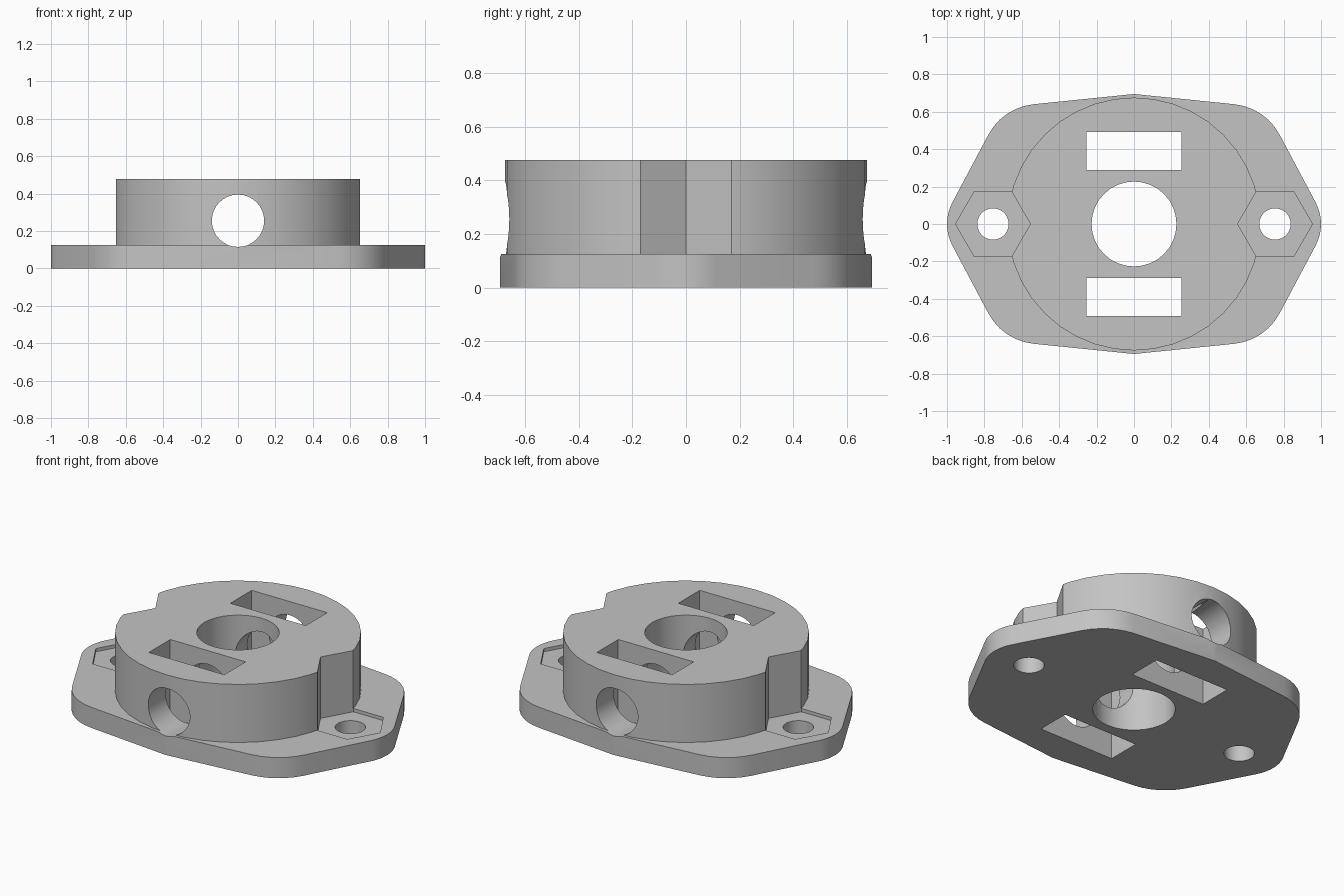
import bpy, bmesh
from math import sin, cos, pi, radians
from mathutils import Matrix

cube = bpy.data.objects.get("Cube")
if cube:
    bpy.data.objects.remove(cube, do_unlink=True)

grey = bpy.data.materials.new("plain grey")
grey.use_nodes = True
colour = (0.55, 0.55, 0.55, 1)
grey.diffuse_color = colour
grey.node_tree.nodes["Principled BSDF"].inputs["Base Color"].default_value = colour


def prism(name, outline, z0, z1, matrix=None):
    """Extrude a counter-clockwise outline from z0 to z1."""
    bm = bmesh.new()
    face = bm.faces.new([bm.verts.new((x, y, z0)) for x, y in outline])
    top = bmesh.ops.extrude_face_region(bm, geom=[face])["geom"]
    verts = [v for v in top if isinstance(v, bmesh.types.BMVert)]
    bmesh.ops.translate(bm, verts=verts, vec=(0, 0, z1 - z0))
    bmesh.ops.recalc_face_normals(bm, faces=bm.faces)
    if matrix:
        bm.transform(matrix)
    mesh = bpy.data.meshes.new(name)
    bm.to_mesh(mesh)
    bm.free()
    mesh.materials.append(grey)
    obj = bpy.data.objects.new(name, mesh)
    bpy.context.collection.objects.link(obj)
    return obj


def arc(cx, cy, r, start, end, steps):
    angles = [radians(start + (end - start) * i / steps) for i in range(steps + 1)]
    return [(cx + r * cos(a), cy + r * sin(a)) for a in angles]


def circle(cx, cy, r, sides):
    return arc(cx, cy, r, 0, 360, sides)[:-1]


def combine(target, tool, operation):
    """Apply a boolean and discard the tool."""
    tool.hide_render = True
    mod = target.modifiers.new(operation.title(), "BOOLEAN")
    mod.operation = operation
    mod.solver = "EXACT"
    mod.object = tool
    bpy.ops.object.select_all(action="DESELECT")
    bpy.context.view_layer.objects.active = target
    target.select_set(True)
    bpy.ops.object.modifier_apply(modifier=mod.name)
    bpy.data.objects.remove(tool, do_unlink=True)


FLANGE, TOP = 0.125, 0.477
BOLT_X = 0.754

# Flange outline: rounded end, rounded shoulder and shallow peak, mirrored
quarter = arc(BOLT_X, 0, 0.246, 0, 28, 4) + arc(0.505, 0.332, 0.31, 28, 84, 6)
half = quarter + [(0, 0.695)] + [(-x, y) for x, y in reversed(quarter)]
outline = half + [(-x, -y) for x, y in half[1:-1]]
outline = half + [(x, -y) for x, y in reversed(half[1:-1])]
housing = prism("flanged_housing", outline, 0, FLANGE)

# Round body on the flange
body = prism("round_body", circle(0, 0, 0.676, 40), 0.05, TOP)
combine(housing, body, "UNION")

# Hexagonal pockets that also notch the body, and bolt holes
for side in (-1, 1):
    x = side * BOLT_X
    combine(housing, prism("hex_pocket", circle(x, 0, 0.2, 6), 0.105, 0.7), "DIFFERENCE")
    combine(housing, prism("bolt_hole", circle(x, 0, 0.084, 28), -0.2, 0.7), "DIFFERENCE")

# Cross bore from front to back
lay_down = Matrix.Translation((0, 0, 0.255)) @ Matrix.Rotation(pi / 2, 4, "X")
combine(housing, prism("cross_bore", circle(0, 0, 0.14, 32), -1, 1, lay_down), "DIFFERENCE")

# Central bore and the two rectangular slots
combine(housing, prism("central_bore", circle(0, 0, 0.227, 32), -0.2, 0.7), "DIFFERENCE")
for y0, y1 in ((0.288, 0.493), (-0.493, -0.288)):
    corners = [(-0.253, y0), (0.253, y0), (0.253, y1), (-0.253, y1)]
    combine(housing, prism("slot", corners, -0.2, 0.7), "DIFFERENCE")

# Smooth curved walls, crisp rims
bpy.ops.object.select_all(action="DESELECT")
housing.select_set(True)
bpy.context.view_layer.objects.active = housing
bpy.ops.object.shade_smooth_by_angle(angle=radians(30))
